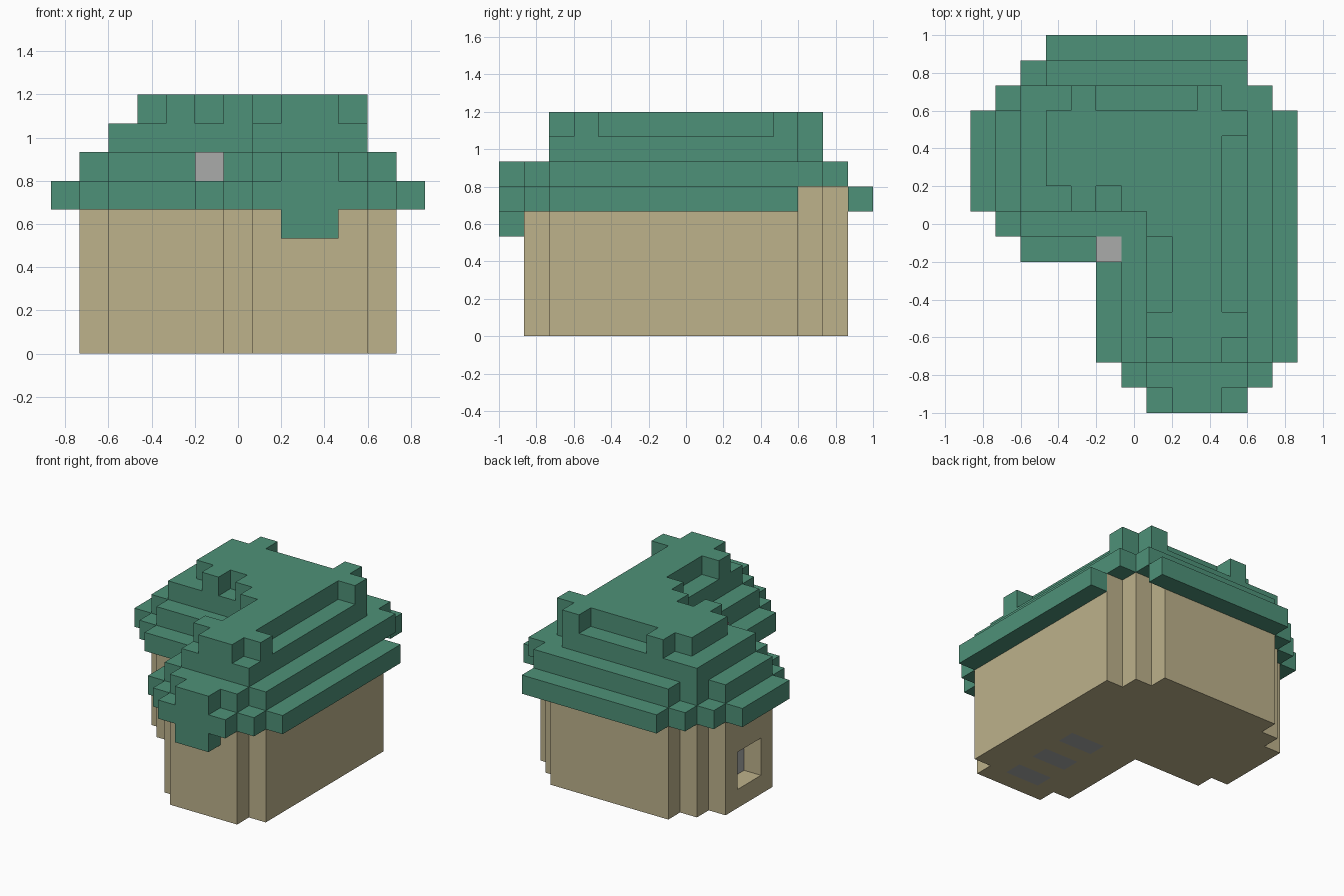
import bpy
import bmesh
from mathutils import Vector

if "Cube" in bpy.data.objects:
    bpy.data.objects.remove(bpy.data.objects["Cube"], do_unlink=True)

UNIT = 2 / 15                      # edge of one building block
ORIGIN = Vector((-6.5, -7.5, 0))   # block grid corner, in blocks


def make_material(name, rgb):
    mat = bpy.data.materials.new(name)
    mat.use_nodes = True
    color = (*rgb, 1)
    mat.diffuse_color = color
    bsdf = mat.node_tree.nodes["Principled BSDF"]
    bsdf.inputs["Base Color"].default_value = color
    bsdf.inputs["Roughness"].default_value = 0.9
    return mat


GREEN = make_material("roof green", (0.076, 0.283, 0.188))
BEIGE = make_material("wall beige", (0.51, 0.445, 0.26))
GREY = make_material("stone grey", (0.4, 0.41, 0.4))


def area(*rects):
    """Plan cells from (x first, x last, y first, y last) rectangles."""
    return {(x, y) for a, b, c, d in rects
            for x in range(a, b + 1) for y in range(c, d + 1)}


def stack(plan, bottom, top):
    """Raise a plan through block layers bottom..top."""
    return {(x, y, z) for x, y in plan for z in range(bottom, top + 1)}


def build(name, cells, material):
    """Skin the outside of a set of blocks and merge its flat faces."""
    bm = bmesh.new()
    for cell in cells:
        for axis in range(3):
            for side in (0, 1):
                near = list(cell)
                near[axis] += 2 * side - 1
                if tuple(near) in cells:
                    continue
                u, v = (axis + 1) % 3, (axis + 2) % 3
                loop = [(0, 0), (1, 0), (1, 1), (0, 1)]
                if not side:
                    loop.reverse()
                verts = []
                for du, dv in loop:
                    p = Vector(cell)
                    p[axis] += side
                    p[u] += du
                    p[v] += dv
                    verts.append(bm.verts.new((p + ORIGIN) * UNIT))
                bm.faces.new(verts)
    bmesh.ops.remove_doubles(bm, verts=bm.verts[:], dist=UNIT / 100)
    bmesh.ops.dissolve_limit(bm, angle_limit=0.01,
                             verts=bm.verts[:], edges=bm.edges[:])
    mesh = bpy.data.meshes.new(name)
    bm.to_mesh(mesh)
    bm.free()
    mesh.materials.append(material)
    obj = bpy.data.objects.new(name, mesh)
    bpy.context.collection.objects.link(obj)
    return obj


# L-shaped house plan with stepped corners
house = area((7, 10, 1, 1), (6, 11, 2, 6), (2, 11, 7, 7),
             (1, 11, 8, 11), (2, 10, 12, 12), (3, 9, 13, 13))

# Window opening on the side wall, backed by a grey pane
opening = stack(area((1, 1, 9, 10)), 1, 2)
pane = stack(area((2, 2, 9, 10)), 1, 2)

# Grey slabs set flush in the floor
slabs = set()
for row in (2, 4, 6):
    slabs |= stack(area((8, 9, row, row)), 0, 0)

build("walls", stack(house, 0, 5) - opening - pane - slabs, BEIGE)
build("window_pane", pane, GREY)
build("floor_slabs", slabs, GREY)

# Eaves ring around the wall heads, with a drop over the front
eaves = area((7, 10, 0, 0), (6, 11, 1, 1), (5, 12, 2, 5), (2, 12, 6, 6),
             (1, 12, 7, 7), (0, 12, 8, 11), (1, 10, 12, 12),
             (2, 9, 13, 13), (3, 10, 14, 14)) - house
front_drop = area((8, 9, 0, 0))
build("eaves", stack(eaves, 5, 5) | stack(front_drop, 4, 4), GREEN)

# Stepped roof courses
lower = front_drop | area((7, 10, 1, 1), (6, 11, 2, 6), (2, 11, 7, 7),
                          (1, 11, 8, 11), (2, 11, 12, 12), (3, 10, 13, 13))
upper = area((7, 10, 2, 7), (2, 10, 8, 11), (2, 9, 12, 12))
build("lower_roof", stack(lower, 6, 6), GREEN)
build("upper_roof", stack(upper, 7, 7), GREEN)

# Ridge with small projecting blocks along its edges
ridge = area((8, 9, 2, 6), (7, 9, 7, 7), (6, 9, 8, 8), (3, 9, 9, 11))
knobs = area((7, 10, 3, 3), (4, 4, 8, 8), (10, 10, 11, 11),
             (4, 4, 12, 12), (9, 9, 12, 12))
build("ridge", stack(ridge | knobs, 8, 8), GREEN)

# Small stone block in the roof valley
build("valley_stone", stack(area((5, 5, 6, 6)), 6, 6), GREY)
